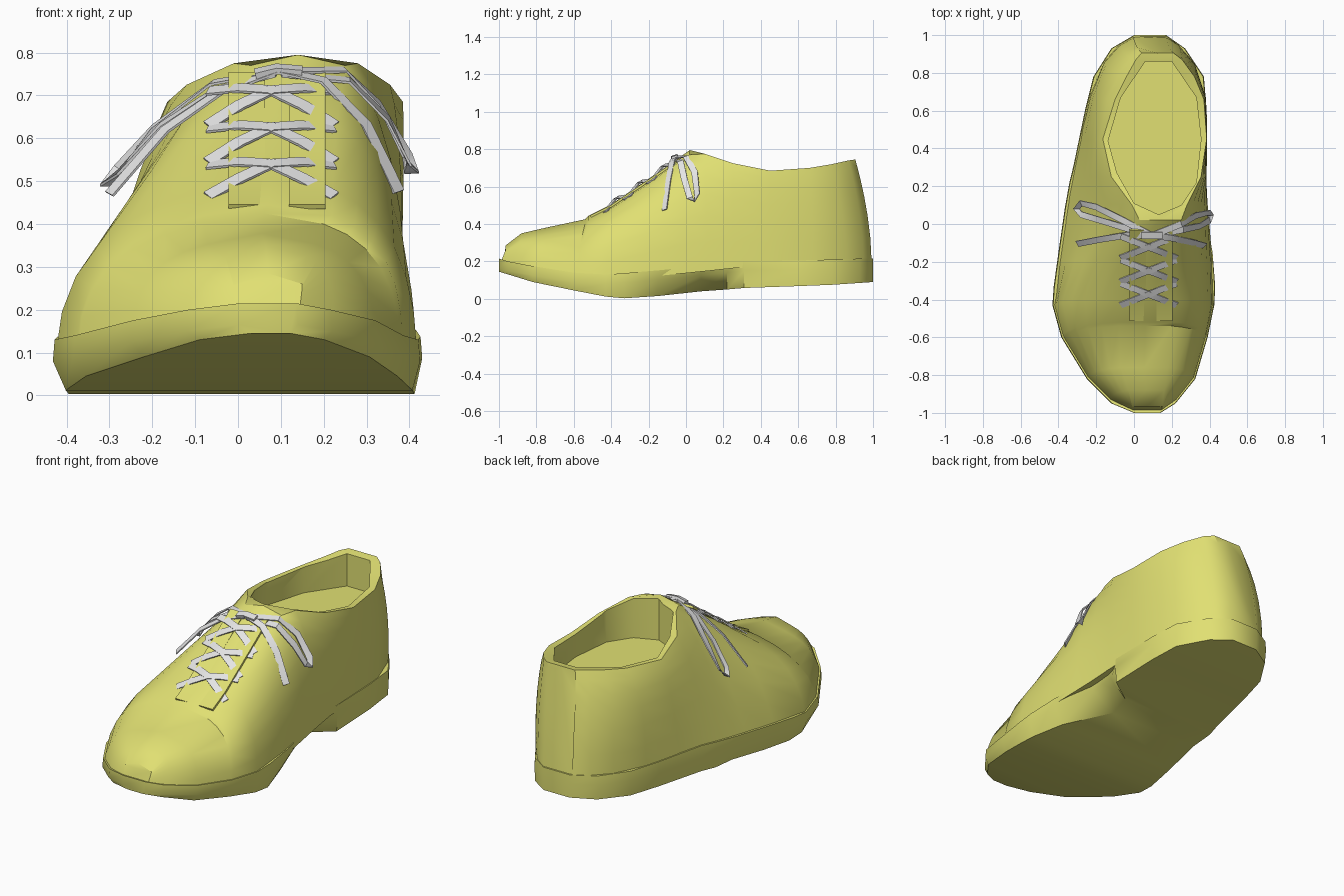
import bpy, bmesh, math
from mathutils import Vector


def material(name, rgb):
    m = bpy.data.materials.new(name)
    m.diffuse_color = (*rgb, 1)
    return m


YELLOW = material("olive_yellow", (0.75, 0.745, 0.17))
GREY = material("light_grey", (0.78, 0.78, 0.78))


def finish(name, bm, mat, angle=35):
    bmesh.ops.recalc_face_normals(bm, faces=bm.faces)
    me = bpy.data.meshes.new(name)
    bm.to_mesh(me)
    bm.free()
    me.materials.append(mat)
    ob = bpy.data.objects.new(name, me)
    bpy.context.collection.objects.link(ob)
    smooth(ob, angle)
    return ob


def smooth(ob, angle):
    bpy.ops.object.select_all(action='DESELECT')
    bpy.context.view_layer.objects.active = ob
    ob.select_set(True)
    bpy.ops.object.shade_smooth_by_angle(angle=math.radians(angle))


def loft(name, rings, mat, angle=35):
    """Closed solid through rings of equal point count."""
    bm = bmesh.new()
    vs = [[bm.verts.new(p) for p in r] for r in rings]
    n = len(vs[0])
    for a, b in zip(vs, vs[1:]):
        for i in range(n):
            j = (i + 1) % n
            bm.faces.new((a[i], a[j], b[j], b[i]))
    bm.faces.new(vs[0])
    bm.faces.new(vs[-1])
    return finish(name, bm, mat, angle)


def ribbon(name, pts, width, mat, up=(0, 0, 1), thick=0.006):
    """Flat band swept along a path."""
    pts = [Vector(p) for p in pts]
    up = Vector(up).normalized()
    rings = []
    for i, p in enumerate(pts):
        t = (pts[min(i + 1, len(pts) - 1)] - pts[max(i - 1, 0)]).normalized()
        s = t.cross(up).normalized()
        n = s.cross(t).normalized()
        s, n = s * width / 2, n * thick / 2
        rings.append([p - s - n, p + s - n, p + s + n, p - s + n])
    return loft(name, rings, mat)


# Plan outline of the sole: y, left x, right x, bottom z, top z
OUTLINE = [
    (-1.00, 0.00, 0.14, 0.145, 0.215), (-0.95, -0.12, 0.22, 0.13, 0.20),
    (-0.82, -0.25, 0.325, 0.09, 0.175), (-0.60, -0.385, 0.39, 0.045, 0.14),
    (-0.43, -0.432, 0.425, 0.012, 0.13), (-0.33, -0.425, 0.43, 0.003, 0.137),
    (-0.15, -0.40, 0.42, 0.015, 0.152), (0.08, -0.367, 0.398, 0.04, 0.175),
    (0.22, -0.342, 0.39, 0.05, 0.19), (0.31, -0.32, 0.387, 0.058, 0.20),
    (0.60, -0.26, 0.385, 0.068, 0.205), (0.78, -0.215, 0.37, 0.075, 0.21),
    (0.93, -0.12, 0.27, 0.085, 0.215), (1.00, 0.00, 0.17, 0.09, 0.215)]
ARCH = {0.08: 0.17, 0.22: 0.14, -0.15: 0.04}   # inward cut under the instep


def outline(y):
    for a, b in zip(OUTLINE, OUTLINE[1:]):
        if y <= b[0]:
            f = (y - a[0]) / (b[0] - a[0])
            return [p + (q - p) * f for p, q in zip(a, b)][1:]


# Sole
rings = []
for y, l, r, zb, zt in OUTLINE:
    c = ARCH.get(y, 0)
    k = 0.03 if y < 0.1 else 0.008
    e = 0.02 if c > 0.1 else 0
    rings.append([(l + k, y, zb), (r - k * 0.6 - c, y, zb),
                  (r - e - c * 0.2, y, zt - 0.05), (r - 0.004 - e, y, zt),
                  (l + 0.004, y, zt), (l, y, zt - 0.05)])
loft("sole", rings, YELLOW, 40)

# Upper: base y, top y, top z, top left/right x, side control left/right x
UPPER = [
    (-0.995, -0.965, 0.285, -0.01, 0.15, -0.01, 0.15),
    (-0.94, -0.88, 0.350, -0.03, 0.16, -0.13, 0.235),
    (-0.82, -0.76, 0.378, -0.07, 0.18, -0.25, 0.32),
    (-0.61, -0.54, 0.425, -0.08, 0.20, -0.375, 0.375),
    (-0.60, -0.52, 0.445, -0.08, 0.22, -0.375, 0.39),
    (-0.43, -0.40, 0.505, -0.07, 0.22, -0.41, 0.41),
    (-0.20, -0.18, 0.655, -0.06, 0.23, -0.29, 0.395),
    (0.00, 0.02, 0.795, 0.03, 0.25, -0.22, 0.39),
    (0.12, 0.10, 0.775, -0.01, 0.28, -0.22, 0.38),
    (0.25, 0.25, 0.725, -0.12, 0.355, -0.23, 0.39),
    (0.45, 0.45, 0.685, -0.165, 0.385, -0.22, 0.39),
    (0.68, 0.66, 0.700, -0.10, 0.37, -0.23, 0.39),
    (0.86, 0.78, 0.720, -0.04, 0.32, -0.17, 0.34),
    (0.95, 0.87, 0.740, 0.01, 0.255, -0.08, 0.25),
    (0.993, 0.905, 0.745, 0.04, 0.21, 0.00, 0.17)]


def section(yb, yt, zt, tl, tr, cl, cr, n=7):
    l, r, _, zb = outline(yb)
    zb -= 0.03
    ze = zt - (0.025 if yb < 0.05 else 0.0)
    zc = zb + 0.8 * (ze - zb)

    def side(x0, xc, x1):
        out = []
        for i in range(n):
            t = i / (n - 1)
            a, b, c = (1 - t) ** 2, 2 * t * (1 - t), t * t
            z = a * zb + b * zc + c * ze
            f = (z - zb) / (ze - zb)
            f = f ** 1.8 if yb > 0.5 else f      # rounded heel back
            out.append((a * x0 + b * xc + c * x1, yb + (yt - yb) * f, z))
        return out
    return (side(l + 0.007, cl, tl) + [((tl + tr) / 2, yt, zt)]
            + side(r - 0.007, cr, tr)[::-1])


upper = loft("upper", [section(*s) for s in UPPER], YELLOW)

# Foot opening cut out of the upper down to the insole
RIM = [(0.13, 0.05), (0.0, 0.11), (-0.09, 0.27), (-0.137, 0.44), (-0.07, 0.67),
       (0.06, 0.86), (0.20, 0.86), (0.33, 0.67), (0.355, 0.45), (0.33, 0.22),
       (0.25, 0.10)]
cutter = loft("opening_cutter", [[(x, y, z) for x, y in RIM] for z in (0.56, 1.0)], YELLOW)
cutter.hide_render = True
mod = upper.modifiers.new("opening", 'BOOLEAN')
mod.operation, mod.solver, mod.object = 'DIFFERENCE', 'EXACT', cutter
bpy.context.view_layer.objects.active = upper
bpy.ops.object.modifier_apply(modifier=mod.name)
bpy.data.objects.remove(cutter)
smooth(upper, 42)


def ridge(y):
    """Height of the instep ridge."""
    for a, b in zip(UPPER, UPPER[1:]):
        if y <= b[1]:
            return a[2] + (b[2] - a[2]) * (y - a[1]) / (b[1] - a[1])


# Lace facings on each side of the tongue slot
for name, x in (("left_facing", 0.02), ("right_facing", 0.162)):
    ribbon(name, [(x, y, ridge(y) - 0.01) for y in (-0.51, -0.4, -0.29, -0.18, -0.03)],
           0.085, YELLOW, thick=0.012)

# Crossed laces
for i, y0 in enumerate((-0.43, -0.305, -0.18)):
    for side, (xa, xb) in (("left", (-0.07, 0.225)), ("right", (0.225, -0.07))):
        pts = []
        for f, dz in ((0, -0.025), (0.25, 0.002), (0.5, 0.017), (0.75, 0.002), (1, -0.025)):
            y = y0 + 0.115 * f
            pts.append((xa + (xb - xa) * f, y, ridge(y) + dz))
        ribbon(f"{side}_lace_{i + 1}", pts, 0.036, GREY, up=(0, -0.5, 0.85))

# Bow: two loops and two loose ends, tilted slightly forward
FWD = (0, -0.3, 0.9)
ribbon("bow_knot", [(0.04, -0.06, 0.75), (0.09, -0.06, 0.762), (0.15, -0.06, 0.757)],
       0.035, GREY, up=FWD, thick=0.015)
ribbon("left_bow_loop", [(0.09, -0.06, 0.757), (-0.06, 0.02, 0.73), (-0.2, 0.09, 0.625),
                         (-0.28, 0.11, 0.53), (-0.305, 0.08, 0.49), (-0.28, 0.05, 0.52),
                         (-0.18, 0.02, 0.63), (-0.05, -0.02, 0.715), (0.09, -0.06, 0.75)],
       0.034, GREY, up=FWD)
ribbon("right_bow_loop", [(0.1, -0.06, 0.757), (0.25, 0.0, 0.76), (0.33, 0.045, 0.68),
                          (0.395, 0.06, 0.56), (0.405, 0.045, 0.52), (0.40, 0.02, 0.54),
                          (0.35, -0.01, 0.645), (0.26, -0.03, 0.735), (0.1, -0.06, 0.75)],
       0.034, GREY, up=FWD)
ribbon("left_lace_end", [(0.09, -0.06, 0.757), (-0.04, -0.06, 0.71), (-0.17, -0.08, 0.62),
                         (-0.30, -0.105, 0.47)], 0.034, GREY, up=FWD)
ribbon("right_lace_end", [(0.1, -0.06, 0.757), (0.2, -0.075, 0.735), (0.30, -0.095, 0.63),
                          (0.375, -0.115, 0.475)], 0.034, GREY, up=FWD)
